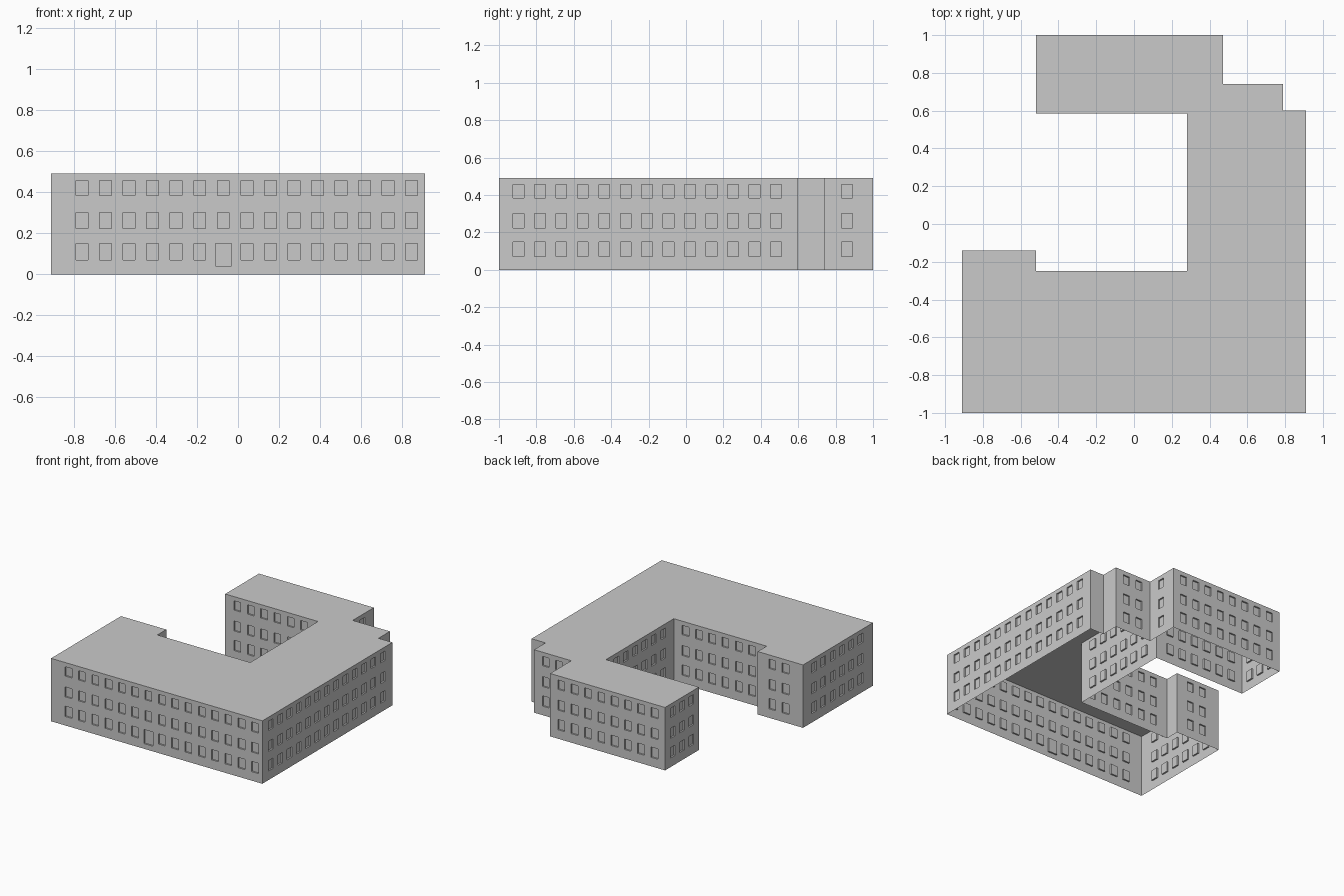
import bpy
import bmesh
from mathutils import Vector

cube = bpy.data.objects.get("Cube")
if cube:
    bpy.data.objects.remove(cube, do_unlink=True)

HEIGHT = 0.49
DEPTH = 0.012            # how far panes sit behind the wall face
PITCH = 0.1147           # spacing of window columns
PANE_W = 0.058
BANDS = [0, 0.187, 0.342, HEIGHT]
FLOORS = [(0.07, 0.15), (0.223, 0.3), (0.385, 0.457)]
DOOR_W, DOOR_Z, DOOR_COLUMN = 0.078, 0.04, 6

# Each corner of the plan, anticlockwise, with the wall that starts there:
# x, y, number of window columns, distance to the first column
PLAN = [
    (-0.91, -1.0, 15, 0.15),
    (0.91, -1.0, 13, 0.104),
    (0.91, 0.6, 0, 0),
    (0.79, 0.6, 0, 0),
    (0.79, 0.74, 2, 0.1),
    (0.47, 0.74, 1, 0.12),
    (0.47, 1.0, 8, 0.095),
    (-0.52, 1.0, 3, 0.093),
    (-0.52, 0.585, 6, 0.105),
    (0.28, 0.585, 6, 0.13),
    (0.28, -0.25, 6, 0.1),
    (-0.52, -0.25, 0, 0),
    (-0.52, -0.14, 2, 0.125),
    (-0.91, -0.14, 6, 0.135),
]

grey = bpy.data.materials.new("plain grey")
grey.use_nodes = True
grey.diffuse_color = (0.59, 0.59, 0.59, 1)
grey.node_tree.nodes["Principled BSDF"].inputs["Base Color"].default_value = grey.diffuse_color


def finish(bm, name):
    bmesh.ops.remove_doubles(bm, verts=bm.verts, dist=0.0001)
    mesh = bpy.data.meshes.new(name)
    bm.to_mesh(mesh)
    bm.free()
    mesh.materials.append(grey)
    bpy.context.collection.objects.link(bpy.data.objects.new(name, mesh))


def add_face(bm, points):
    bm.faces.new([bm.verts.new(p) for p in points])


walls, panes, door, roof = (bmesh.new() for _ in range(4))


def rectangle(place, u0, u1, z0, z1, depth=0):
    return [place(u, z, depth) for u, z in ((u0, z0), (u1, z0), (u1, z1), (u0, z1))]


def opening(place, cell, hole, pane_mesh):
    """Wall cell with a recessed pane: surround, reveals and pane."""
    rings = [rectangle(place, *cell), rectangle(place, *hole),
             rectangle(place, *hole, DEPTH)]
    for outer, inner in zip(rings, rings[1:]):
        for i in range(4):
            j = (i + 1) % 4
            add_face(walls, [outer[i], outer[j], inner[j], inner[i]])
    add_face(pane_mesh, rings[2])


for n, (x, y, count, first) in enumerate(PLAN):
    start = Vector((x, y, 0))
    end = Vector((*PLAN[(n + 1) % len(PLAN)][:2], 0))
    length = (end - start).length
    along = (end - start).normalized()
    inward = Vector((-along.y, along.x, 0))

    def place(u, z, depth):
        return start + along * u + inward * depth + Vector((0, 0, z))

    # Blank walls
    if count == 0:
        add_face(walls, rectangle(place, 0, length, 0, HEIGHT))
        continue

    # Walls with windows, one cell per column and floor
    centres = [first + PITCH * i for i in range(count)]
    edges = [0] + [c + PITCH / 2 for c in centres[:-1]] + [length]
    for c, centre in enumerate(centres):
        for f, (sill, head) in enumerate(FLOORS):
            is_door = n == 0 and c == DOOR_COLUMN and f == 0
            half = (DOOR_W if is_door else PANE_W) / 2
            hole = (centre - half, centre + half, DOOR_Z if is_door else sill, head)
            opening(place, (edges[c], edges[c + 1], BANDS[f], BANDS[f + 1]),
                    hole, door if is_door else panes)

# Flat roof over the whole plan; the underside stays open
add_face(roof, [(x, y, HEIGHT) for x, y, _, _ in PLAN])

finish(walls, "outer_walls")
finish(panes, "window_panes")
finish(door, "entrance_door")
finish(roof, "flat_roof")
